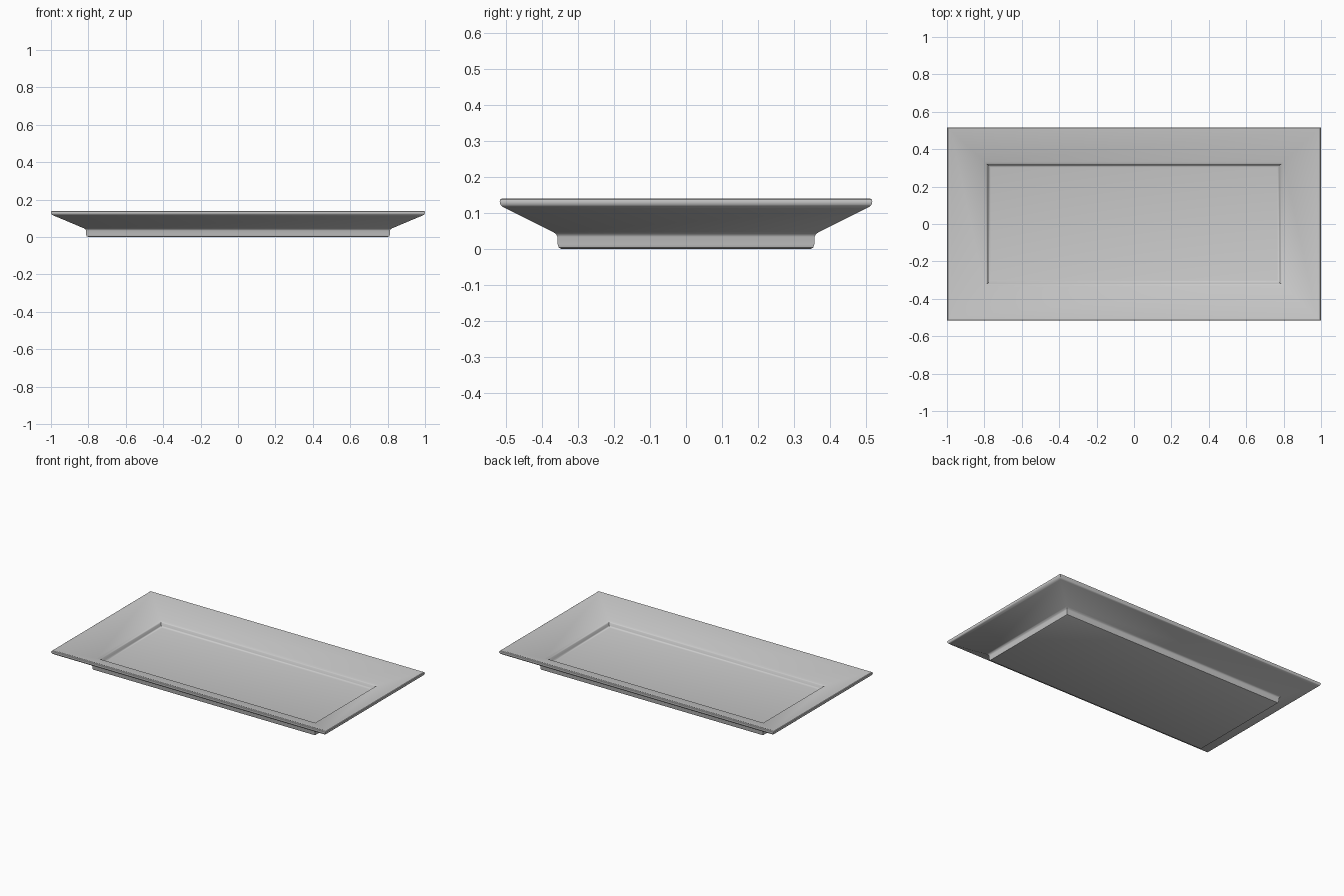
import bpy, bmesh

# Cross-section of the tray as (half x, half y, z), from underside centre
# out over the rim and back down into the well
profile = [
    # foot
    (0.800, 0.345, 0.000), (0.809, 0.353, 0.004), (0.812, 0.356, 0.013),
    (0.813, 0.357, 0.034), (0.816, 0.360, 0.041), (0.825, 0.368, 0.047),
    # underside of the flared border
    (0.982, 0.500, 0.113),
    # rounded rim
    (0.992, 0.509, 0.117), (0.998, 0.515, 0.124), (1.000, 0.517, 0.131),
    (0.999, 0.516, 0.137), (0.995, 0.512, 0.140),
    # upper slope of the border and lip of the well
    (0.978, 0.498, 0.138), (0.800, 0.334, 0.073), (0.789, 0.323, 0.069),
    (0.783, 0.318, 0.062), (0.780, 0.315, 0.047), (0.775, 0.310, 0.041),
    (0.767, 0.302, 0.039),
]

bm = bmesh.new()
rings = [[bm.verts.new((sx * x, sy * y, z))
          for sx, sy in ((-1, -1), (1, -1), (1, 1), (-1, 1))]
         for x, y, z in profile]
for a, b in zip(rings, rings[1:]):
    for i in range(4):
        j = (i + 1) % 4
        bm.faces.new((a[i], a[j], b[j], b[i]))
bm.faces.new(rings[0][::-1])   # underside
bm.faces.new(rings[-1])        # floor of the well
bmesh.ops.recalc_face_normals(bm, faces=bm.faces)

mesh = bpy.data.meshes.new("serving_tray")
bm.to_mesh(mesh)
bm.free()
tray = bpy.data.objects.new("serving_tray", mesh)
bpy.context.collection.objects.link(tray)

# Smooth rounded edges, keep mitred corners crisp
bpy.context.view_layer.objects.active = tray
tray.select_set(True)
bpy.ops.object.shade_smooth_by_angle(angle=0.7)
